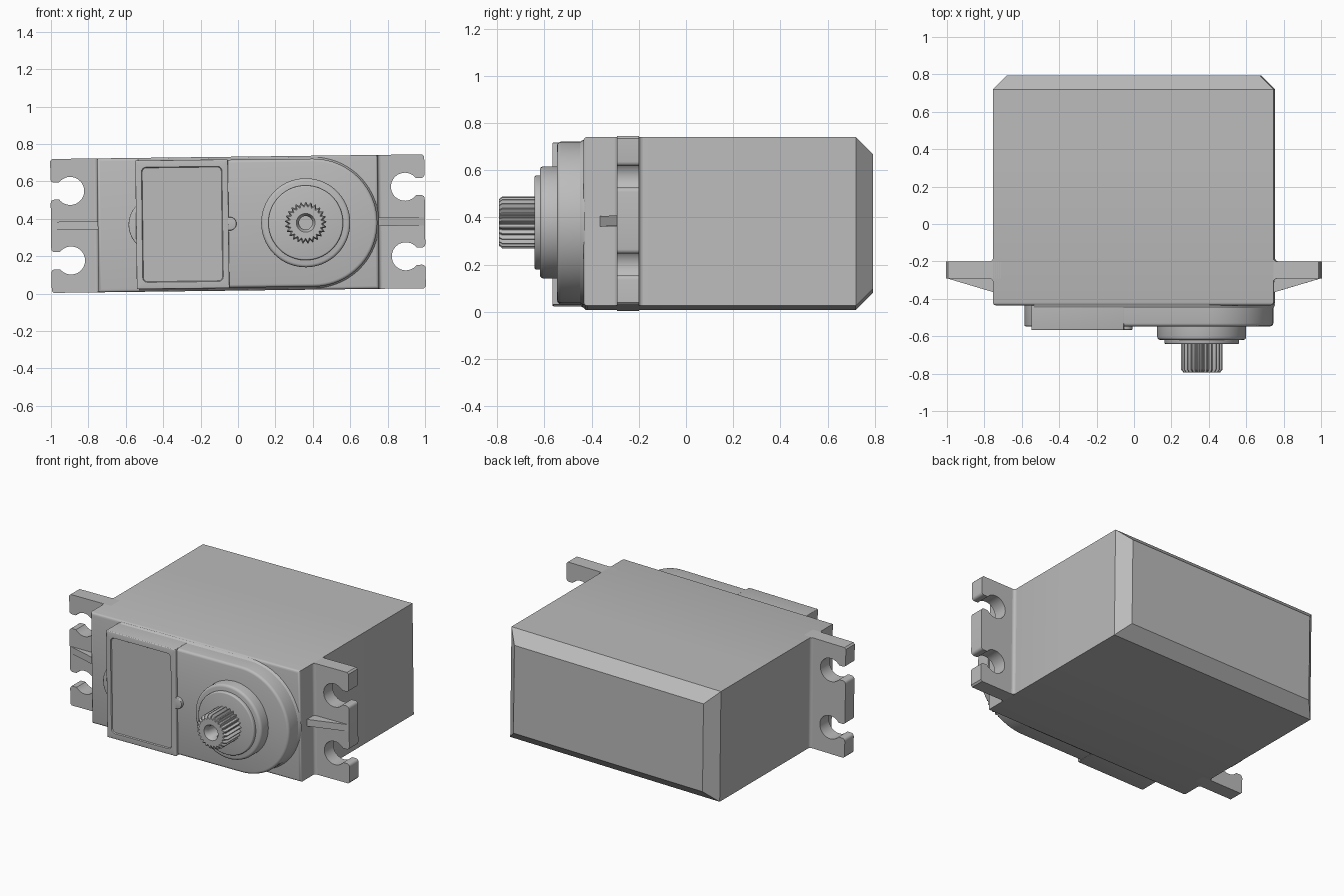
import bpy, bmesh
from math import sin, cos, pi, radians
from mathutils import Matrix, Vector

cube = bpy.data.objects.get("Cube")
if cube:
    bpy.data.objects.remove(cube, do_unlink=True)

grey = bpy.data.materials.new("light_grey_plastic")
grey.use_nodes = True
GREY = (0.5, 0.5, 0.5, 1)
grey.diffuse_color = GREY
grey.node_tree.nodes["Principled BSDF"].inputs["Base Color"].default_value = GREY

# The whole part leans very slightly to one side
PLACE = Matrix.Translation((0, 0, 0.374)) @ Matrix.Rotation(-0.0125, 4, 'Y')
H = 0.358          # half height of case and lugs
SHAFT_X = 0.362


def finish(bm, name):
    bmesh.ops.recalc_face_normals(bm, faces=bm.faces)
    bm.transform(PLACE)
    mesh = bpy.data.meshes.new(name)
    bm.to_mesh(mesh)
    bm.free()
    mesh.materials.append(grey)
    ob = bpy.data.objects.new(name, mesh)
    bpy.context.collection.objects.link(ob)
    bpy.ops.object.select_all(action='DESELECT')
    ob.select_set(True)
    bpy.context.view_layer.objects.active = ob
    bpy.ops.object.shade_smooth_by_angle(angle=radians(35))
    return ob


def loft(name, sections):
    """Skin a list of (y, xz outline) sections and cap both ends."""
    bm = bmesh.new()
    rings = [[bm.verts.new((x, y, z)) for x, z in pts] for y, pts in sections]
    for a, b in zip(rings, rings[1:]):
        for i in range(len(a)):
            j = (i + 1) % len(a)
            bm.faces.new((a[i], a[j], b[j], b[i]))
    bm.faces.new(rings[0])
    bm.faces.new(rings[-1])
    return finish(bm, name)


def arc(cx, cz, r, a0, a1, n):
    return [(cx + r * cos(radians(a0 + (a1 - a0) * i / n)),
             cz + r * sin(radians(a0 + (a1 - a0) * i / n))) for i in range(n + 1)]


def circle(r, n=72, cx=SHAFT_X, cz=0):
    return arc(cx, cz, r, 0, 360 - 360 / n, n - 1)


def rect(x0, x1, hz, r=0.004):
    """Rectangle with rounded corners."""
    return (arc(x1 - r, hz - r, r, 0, 90, 4) + arc(x0 + r, hz - r, r, 90, 180, 4)
            + arc(x0 + r, r - hz, r, 180, 270, 4) + arc(x1 - r, r - hz, r, 270, 360, 4))


def rounded(outline, back, front, r):
    """Sections of a straight wall ending in a rounded front edge."""
    out = [(back, outline(0))]
    for a in (0, 30, 60, 90):
        t = radians(a)
        out.append((front + r * (1 - sin(t)), outline(r * (1 - cos(t)))))
    return out


# Main case: chamfered back, softly rounded front
def case_outline(d):
    return [(0.75 - d, H - d), (d - 0.75, H - d), (d - 0.75, d - H), (0.75 - d, d - H)]


loft("main_case", [(0.793, case_outline(0.073)), (0.72, case_outline(0))]
     + rounded(case_outline, 0.3, -0.435, 0.016))


# Gearbox plate with one round end
def plate_outline(d):
    r = 0.342 - d
    return arc(0.403, 0, r, -90, 90, 40) + [(-0.53, r), (-0.53, -r)]


loft("gearbox_plate", rounded(plate_outline, -0.42, -0.547, 0.016))


# Small flare where the plate meets the case
loft("gearbox_flare", [(-0.43, plate_outline(-0.01)), (-0.438, plate_outline(-0.007)),
                       (-0.45, plate_outline(0.001))])


# Raised cover with a shallow recessed panel
def cover_outline(d):
    return rect(-0.545 + d, -0.05 - d, 0.344 - d)


loft("cover", rounded(cover_outline, -0.42, -0.567, 0.005) + [
    (-0.567, rect(-0.513, -0.082, 0.308, 0.025)),
    (-0.56, rect(-0.509, -0.086, 0.304, 0.022))])
loft("cover_nub", rounded(lambda d: circle(0.036 - d, 32, -0.044), -0.53, -0.566, 0.004))
loft("cover_end_bulge", rounded(
    lambda d: arc(-0.44, 0, 0.145 - d, 130, 230, 24), -0.42, -0.547, 0.006))

# Output bearing boss, stepped
loft("bearing_boss", rounded(lambda d: circle(0.238 - d), -0.53, -0.62, 0.016))
loft("bearing_ring", rounded(lambda d: circle(0.2 - d), -0.6, -0.642, 0.008))

# Splined output shaft with a screw hole
TEETH = 25


def spline(d):
    pts = []
    for i in range(TEETH * 4):
        r = (0.111 if i % 4 < 2 else 0.096) - d
        a = 2 * pi * (i + (0.35 if i % 2 == 0 else -0.1)) / (TEETH * 4)
        pts.append((SHAFT_X + r * cos(a), r * sin(a)))
    return pts


def ring(r):
    return circle(r, TEETH * 4)


loft("output_shaft", [(-0.62, spline(0)), (-0.778, spline(0)), (-0.793, spline(0.012)),
                      (-0.793, ring(0.05)), (-0.77, ring(0.036)), (-0.69, ring(0.036))])


# Mounting lugs with keyhole slots, a tapered rib and root fillets
def lug_outline(side):
    pts = [(0.7, -H), (0.99, -H), (1, 0.01 - H)]
    for zc in (-0.186, 0.186):
        w, c = 0.046, 0.018
        pts += arc(1 - c, zc - w - c, c, 0, 90, 4)
        pts += arc(0.895, zc, 0.075, -38, -322, 28)
        pts += arc(1 - c, zc + w + c, c, 270, 360, 4)
    pts += [(1, H - 0.01), (0.99, H), (0.7, H)]
    return [(side * x, z) for x, z in pts]


def upright(name, plan, hz):
    """Extrude an xy plan to both sides of the middle plane."""
    bm = bmesh.new()
    face = bm.faces.new([bm.verts.new((x, y, -hz)) for x, y in plan])
    ext = bmesh.ops.extrude_face_region(bm, geom=[face])
    top = [v for v in ext["geom"] if isinstance(v, bmesh.types.BMVert)]
    bmesh.ops.translate(bm, verts=top, vec=Vector((0, 0, 2 * hz)))
    return finish(bm, name)


for side, label in ((1, "left"), (-1, "right")):
    loft(label + "_lug", [(-0.2, lug_outline(side)), (-0.292, lug_outline(side))])
    upright(label + "_lug_rib", [(side * x, y) for x, y in
            ((0.74, -0.28), (0.74, -0.368), (0.995, -0.292), (0.995, -0.28))], 0.022)
    for where, y, s in (("back", -0.2, 1), ("front", -0.292, -1)):
        f = 0.018
        curve = arc(0.75 + f, f, f, 270, 180, 5)
        plan = [(side * x, y + s * v) for x, v in [(0.745, -0.005)] + curve]
        upright(f"{label}_lug_{where}_fillet", plan, H - 0.001)
